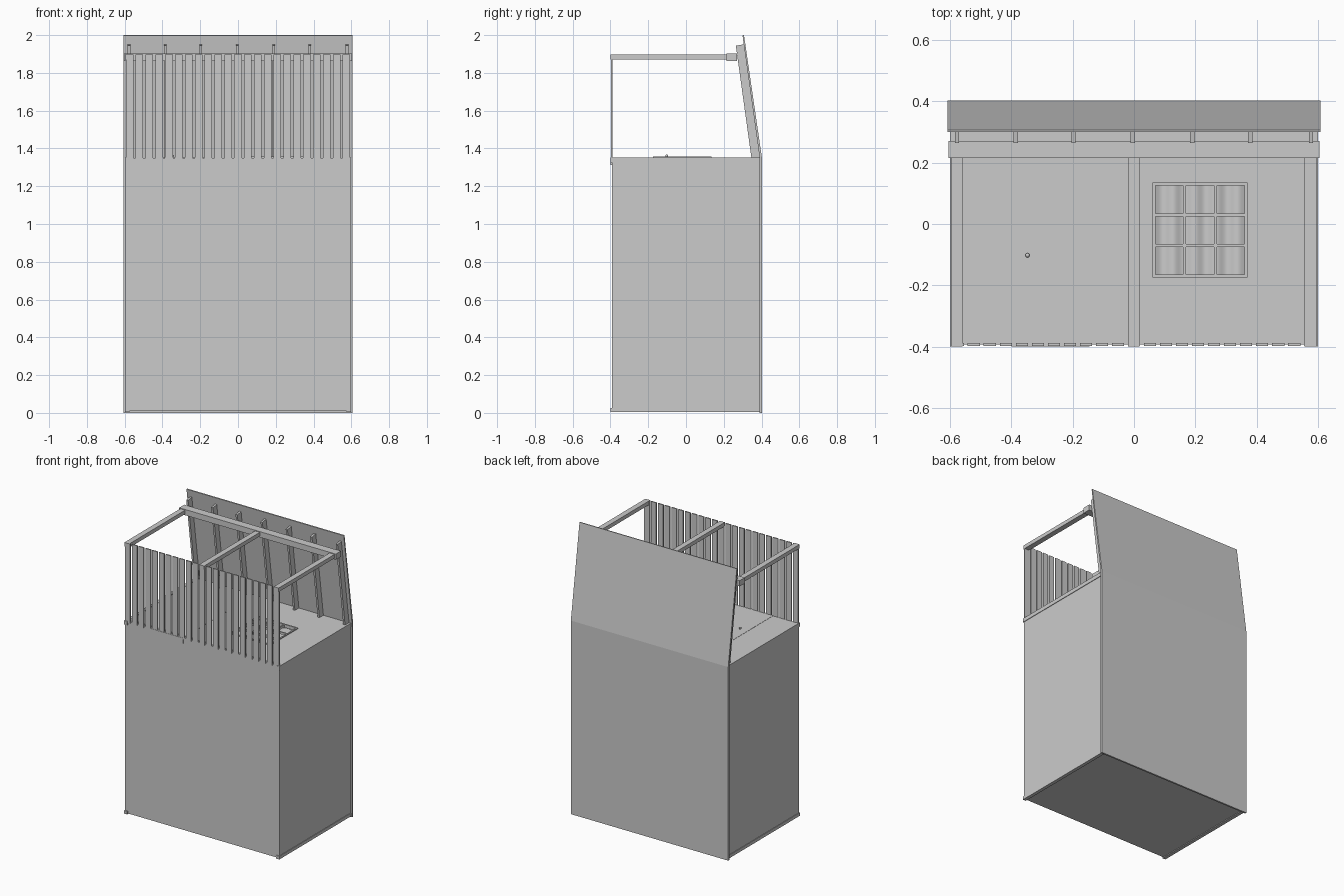
import bpy, bmesh, math

if "Cube" in bpy.data.objects:
    bpy.data.objects.remove(bpy.data.objects["Cube"])


def mesh_object(name, bm):
    bmesh.ops.recalc_face_normals(bm, faces=bm.faces)
    me = bpy.data.meshes.new(name)
    bm.to_mesh(me)
    bm.free()
    ob = bpy.data.objects.new(name, me)
    bpy.context.collection.objects.link(ob)
    return ob


def add_box(bm, x0, x1, y0, y1, z0, z1):
    r = bmesh.ops.create_cube(bm, size=1)
    for v in r["verts"]:
        v.co.x = x0 if v.co.x < 0 else x1
        v.co.y = y0 if v.co.y < 0 else y1
        v.co.z = z0 if v.co.z < 0 else z1


def boxes(name, items):
    bm = bmesh.new()
    for it in items:
        add_box(bm, *it)
    return mesh_object(name, bm)


def side_profile(bm, pts, x0, x1):
    # extrude a (y, z) outline along x
    f = bm.faces.new([bm.verts.new((x0, y, z)) for y, z in pts])
    r = bmesh.ops.extrude_face_region(bm, geom=[f])
    vs = [g for g in r["geom"] if isinstance(g, bmesh.types.BMVert)]
    bmesh.ops.translate(bm, verts=vs, vec=(x1 - x0, 0, 0))


# Cabin walls, lying on the rear wall
boxes("cabin_walls", [
    (-0.595, 0.595, -0.393, 0.39, 0.01, 0.02),
    (-0.595, -0.585, -0.393, 0.39, 0.02, 1.34),
    (0.585, 0.595, -0.393, 0.39, 0.02, 1.34),
    (-0.585, 0.585, -0.393, -0.383, 0.02, 1.34)])

# Window wall, built around the opening
WX0, WX1, WY0, WY1 = 0.067, 0.363, -0.168, 0.128
boxes("window_wall", [
    (-0.595, WX0, -0.393, 0.39, 1.34, 1.35),
    (WX1, 0.595, -0.393, 0.39, 1.34, 1.35),
    (WX0, WX1, -0.393, WY0, 1.34, 1.35),
    (WX0, WX1, WY1, 0.39, 1.34, 1.35)])

# Window frame and glazing bars
frame = [(0.06, 0.07, -0.175, 0.135, 1.335, 1.357),
         (0.36, 0.37, -0.175, 0.135, 1.335, 1.357),
         (0.07, 0.36, -0.175, -0.165, 1.335, 1.357),
         (0.07, 0.36, 0.125, 0.135, 1.335, 1.357)]
for k in (-1, 1):
    cx, cy = 0.215 + k * 0.05, -0.02 + k * 0.05
    frame.append((cx - 0.005, cx + 0.005, -0.165, 0.125, 1.337, 1.354))
    frame.append((0.07, 0.36, cy - 0.005, cy + 0.005, 1.338, 1.353))
boxes("window_frame", frame)

# Wavy curtain behind the window
bm = bmesh.new()
n = 64
rows = []
for i in range(n + 1):
    x = 0.04 + 0.35 * i / n
    z = 1.315 + 0.006 * math.sin(i / n * math.tau * 5)
    rows.append((bm.verts.new((x, -0.2, z)), bm.verts.new((x, 0.16, z))))
for a, b in zip(rows, rows[1:]):
    bm.faces.new((a[0], b[0], b[1], a[1]))
for f in bm.faces:
    f.smooth = True
mesh_object("curtain", bm)

# Door, knob and doorstep
boxes("door", [(-0.40, -0.145, -0.39, 0.18, 1.335, 1.3515)])
boxes("doorstep", [(-0.40, -0.145, -0.399, -0.383, 1.313, 1.35)])
bpy.ops.mesh.primitive_uv_sphere_add(segments=16, ring_count=8, radius=0.007,
                                     location=(-0.347, -0.102, 1.361))
bpy.context.object.name = "door_knob"
bpy.ops.object.shade_smooth()
bpy.ops.mesh.primitive_cylinder_add(vertices=12, radius=0.003, depth=0.015,
                                    location=(-0.347, -0.102, 1.354))
bpy.context.object.name = "knob_stem"

# Corner battens along the cabin side walls
bat = []
for s in (-1, 1):
    for z0, z1 in ((0.005, 0.027), (1.325, 1.352)):
        a, b = sorted((s * 0.575, s * 0.599))
        bat.append((a, b, -0.4, 0.39, z0, z1))
boxes("corner_battens", bat)

# Porch deck boards
pitch = 1.2 / 23
boxes("deck_boards", [(-0.6 + pitch * i + 0.006, -0.6 + pitch * (i + 1) - 0.006,
                       -0.397, -0.388, 1.34, 1.897) for i in range(23)])

# Porch posts and header beam
boxes("porch_posts", [(x - 0.019, x + 0.019, -0.4, 0.218, 1.87, 1.897)
                      for x in (-0.578, -0.001, 0.575)])
boxes("porch_beam", [(-0.604, 0.604, 0.215, 0.271, 1.862, 1.902)])

# Roof sheet with a crease where it slopes over the porch
bm = bmesh.new()
side_profile(bm, [(0.402, 0), (0.402, 1.35), (0.307, 2.0), (0.299, 1.999),
                  (0.39, 1.35), (0.39, 0)], -0.607, 0.607)
mesh_object("roof", bm)

# Porch rafters
bm = bmesh.new()
for x in (-0.577, -0.385, -0.197, -0.004, 0.19, 0.379, 0.577):
    side_profile(bm, [(0.392, 1.345), (0.307, 1.951), (0.264, 1.944), (0.347, 1.345)],
                 x - 0.007, x + 0.007)
mesh_object("porch_rafters", bm)
